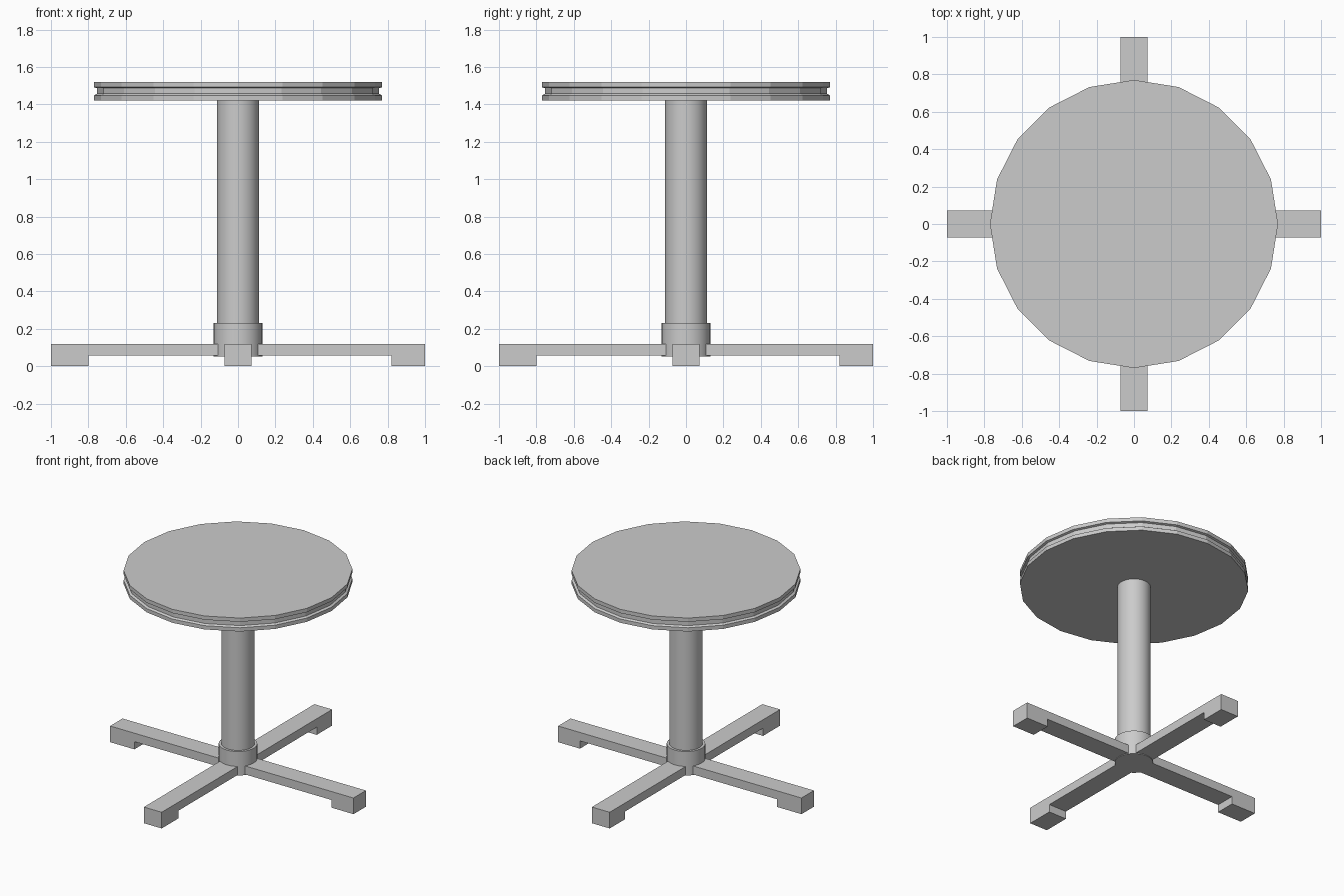
import bpy, bmesh, math

if "Cube" in bpy.data.objects:
    bpy.data.objects.remove(bpy.data.objects["Cube"])


def make_object(name, bm):
    bmesh.ops.recalc_face_normals(bm, faces=bm.faces)
    me = bpy.data.meshes.new(name)
    bm.to_mesh(me)
    bm.free()
    ob = bpy.data.objects.new(name, me)
    bpy.context.collection.objects.link(ob)
    return ob


def turned(name, profile, sides, smooth=False):
    """Stack rings of (radius, z) into a closed turned solid."""
    bm = bmesh.new()
    rings = []
    for r, z in profile:
        rings.append([bm.verts.new((r * math.cos(2 * math.pi * i / sides),
                                    r * math.sin(2 * math.pi * i / sides), z))
                      for i in range(sides)])
    for a, b in zip(rings, rings[1:]):
        for i in range(sides):
            j = (i + 1) % sides
            bm.faces.new((a[i], a[j], b[j], b[i]))
    bm.faces.new(rings[0])
    bm.faces.new(rings[-1])
    ob = make_object(name, bm)
    if smooth:
        bpy.context.view_layer.objects.active = ob
        ob.select_set(True)
        bpy.ops.object.shade_smooth_by_angle(angle=math.radians(40))
        ob.select_set(False)
    return ob


def foot_bar(name, along_y):
    """Bar with a downward foot block at each end."""
    profile = [(-1, 0), (-0.80, 0), (-0.80, 0.057), (0.82, 0.057),
               (0.82, 0), (1, 0), (1, 0.12), (-1, 0.12)]
    half = 0.073
    bm = bmesh.new()
    verts = [bm.verts.new((half, u, z) if along_y else (u, -half, z))
             for u, z in profile]
    face = bm.faces.new(verts)
    ext = bmesh.ops.extrude_face_region(bm, geom=[face])
    moved = [v for v in ext["geom"] if isinstance(v, bmesh.types.BMVert)]
    step = (-2 * half, 0, 0) if along_y else (0, 2 * half, 0)
    bmesh.ops.translate(bm, verts=moved, vec=step)
    return make_object(name, bm)


# Faceted round top with a groove around its edge
turned("table_top", [(0.77, 1.42), (0.77, 1.448), (0.755, 1.457),
                     (0.755, 1.487), (0.77, 1.492), (0.77, 1.52)], 20)

# Central column and the collar at its foot
turned("column", [(0.112, 0.10), (0.112, 1.42)], 32, True)
turned("collar", [(0.13, 0.052), (0.13, 0.23)], 32, True)

# Crossed base bars
foot_bar("base_bar_side", False)
foot_bar("base_bar_front_back", True)
